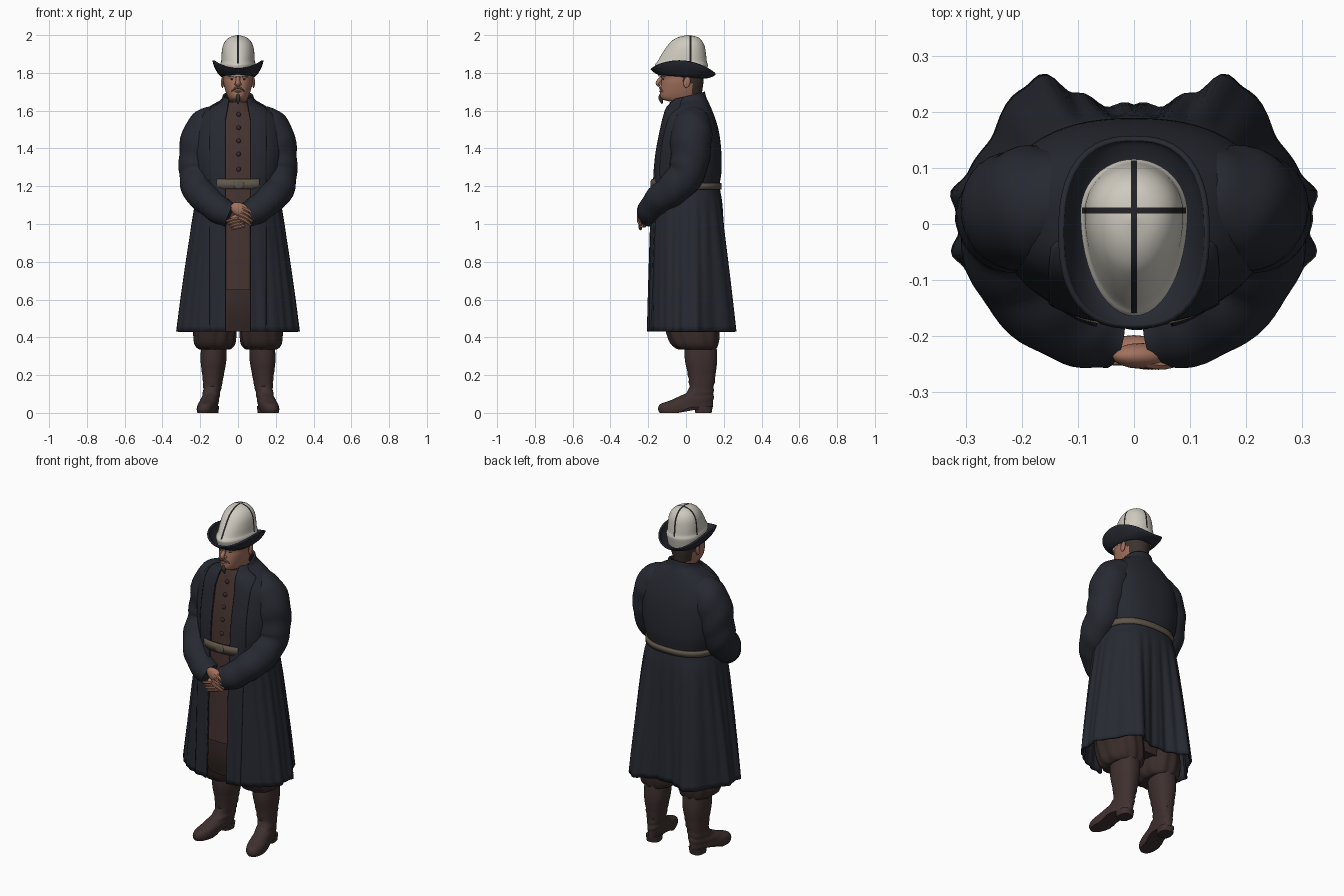
import bpy, bmesh, math
from math import sin, cos, pi, asin, exp, radians
from mathutils import Vector

if "Cube" in bpy.data.objects:
    bpy.data.objects.remove(bpy.data.objects["Cube"])

def mat(name, *rgb):
    m = bpy.data.materials.new(name)
    m.diffuse_color = (*rgb, 1)
    m.use_nodes = True
    m.node_tree.nodes["Principled BSDF"].inputs["Base Color"].default_value = m.diffuse_color
    return m

COAT = mat("navy_cloth", .020, .022, .031)
SHIRT = mat("brown_cloth", .060, .034, .029)
TROUSER = mat("dark_brown_cloth", .040, .025, .022)
BOOT = mat("boot_leather", .049, .030, .028)
SKIN = mat("skin", .36, .165, .11)
FELT = mat("cream_felt", .62, .59, .52)
TRIM = mat("black_trim", .016, .016, .019)
BELT = mat("belt_leather", .12, .095, .07)
HAIR = mat("dark_hair", .045, .033, .028)
GREY = mat("grey_whiskers", .24, .15, .115)

def finish(name, bm, *mats, solid=0):
    me = bpy.data.meshes.new(name)
    bmesh.ops.recalc_face_normals(bm, faces=bm.faces)
    bm.to_mesh(me)
    ob = bpy.data.objects.new(name, me)
    bpy.context.collection.objects.link(ob)
    for m in mats:
        me.materials.append(m)
    if solid:
        md = ob.modifiers.new("thickness", 'SOLIDIFY')
        md.thickness, md.offset = solid, 0
    return ob

def spline(rows, sub):
    """Catmull-Rom through rows of any length."""
    out = []
    for i in range(len(rows) - 1):
        quad = rows[max(i-1, 0)], rows[i], rows[i+1], rows[min(i+2, len(rows)-1)]
        for t in (j/sub for j in range(sub)):
            out.append([.5*(2*b + (c-a)*t + (2*a-5*b+4*c-d)*t*t + (3*b-a-3*c+d)*t**3) for a, b, c, d in zip(*quad)])
    return out + [list(rows[-1])]

def skin_rings(rings, closed, caps):
    bm = bmesh.new()
    vs = [[bm.verts.new(p) for p in r] for r in rings]
    n = len(vs[0])
    for a, b in zip(vs, vs[1:]):
        for i in range(n if closed else n - 1):
            bm.faces.new((a[i], a[(i+1) % n], b[(i+1) % n], b[i]))
    if caps:
        bm.faces.new(vs[0])
        bm.faces.new(vs[-1])
    return bm

def loft_bm(rows, seg=48, n=2.3, rng=None, warp=None, sub=4, caps=True):
    """Rows are (z, half width, front y, back y[, widest y]); angle 0 faces the front."""
    rings = []
    for z, a, yf, yb, *c in spline(rows, sub):
        cy = c[0] if c else (yf + yb) / 2
        p0, p1 = rng(z, a) if rng else (0, 2*pi)
        ring = []
        for i in range(seg + 1 if rng else seg):
            p = p0 + (p1 - p0) * i / seg
            s, k = sin(p), cos(p)
            f = (abs(s)**n + abs(k)**n) ** (-1/n)
            q = (a*s*f, cy - k*f*((cy - yf) if k > 0 else (yb - cy)), z)
            ring.append(warp(*q, p) if warp else q)
        rings.append(ring)
    return skin_rings(rings, not rng, caps and not rng)

def loft(name, rows, m, solid=0, **kw):
    return finish(name, loft_bm(rows, **kw), m, solid=solid)

def tube(name, pts, m, seg=12, sub=4, ripple=0, freq=1):
    """Round tube through (x, y, z, radius) points."""
    P, rings = spline(pts, sub), []
    for i, (x, y, z, r) in enumerate(P):
        d = Vector(P[min(i+1, len(P)-1)][:3]) - Vector(P[max(i-1, 0)][:3])
        u = d.cross(Vector((.3, 1, .2))).normalized()
        v = d.cross(u).normalized()
        ts = [2*pi*j/seg for j in range(seg)]
        rings.append([Vector((x, y, z)) + (u*cos(t) + v*sin(t)) * r *
                      (1 + ripple*sin(i*freq + 1.5*sin(t) + cos(2*t))) for t in ts])
    return finish(name, skin_rings(rings, True, True), m)

def ball(name, loc, size, m, rot=(0, 0, 0)):
    bm = bmesh.new()
    bmesh.ops.create_uvsphere(bm, u_segments=16, v_segments=10, radius=1)
    ob = finish(name, bm, m)
    ob.location, ob.scale, ob.rotation_euler = loc, size, rot

# Long open coat with flared, folded skirt
coat_rows = [(1.70, .074, -.06, .094), (1.665, .09, -.09, .103), (1.625, .15, -.105, .122),
             (1.56, .205, -.118, .148), (1.48, .23, -.135, .17), (1.38, .235, -.154, .181),
             (1.28, .222, -.165, .182), (1.20, .203, -.17, .173), (1.10, .222, -.18, .186),
             (.9, .25, -.186, .194), (.65, .28, -.191, .201), (.43, .302, -.195, .205)]

def gap(z):
    return .066 if z < 1.55 else .066 - .02*(z - 1.55)/.15

def drape(x, y, z, p):
    k = min(max((1.17 - z)/.74, 0), 1)
    q = math.degrees(min(p, 2*pi - p))
    bump = lambda c, w: exp(-((q - c)/w)**2)
    pleat = .012*min(1, k*4)*cos(q*.42) if q > 50 else 0
    side = 1 + k*(.07*bump(73, 11) + .07*bump(103, 11)) + pleat
    y = y*(1 + .02*k*cos(q*.5) + 1.3*pleat) + k*.075*bump(146, 15)
    if z > 1.55:
        z -= .045*(z - 1.55)/.15*(1 + cos(p))/2
    return x*side, y, z

def coat_range(z, a):
    g = asin(gap(z)/a)
    return g, 2*pi - g

loft("coat", coat_rows, COAT, solid=.012, seg=160, n=2.4, rng=coat_range, warp=drape, sub=5)

# Wide front bands of the coat
for s, side in ((1, "left"), (-1, "right")):
    def band(z, a, s=s):
        p0, p1 = asin((gap(z) - .002)/a), asin(min(.96, .14/a))
        return (p0, p1) if s > 0 else (2*pi - p1, 2*pi - p0)
    def lift(x, y, z, p):
        x, y, z = drape(x, y, z, p)
        return x*1.01, y - .006, z
    loft(side + "_coat_band", coat_rows, COAT, solid=.009, seg=10, n=2.4, rng=band, warp=lift, sub=5)

# Shirt, buttons and belts
loft("shirt", [(1.645, .058, -.085, .075), (1.6, .1, -.1, .09), (1.5, .18, -.126, .14), (1.38, .2, -.148, .15),
               (1.2, .175, -.163, .145), (1.0, .19, -.172, .15), (.65, .2, -.18, .15)], SHIRT, n=2.5)
for z, y in ((1.58, -.106), (1.51, -.125), (1.44, -.138), (1.37, -.149), (1.29, -.157)):
    ball("shirt_button", (.003, y, z), (.012, .009, .012), TROUSER)
loft("front_belt", [(1.185, .185, -.178, .15), (1.237, .185, -.178, .15)], BELT, solid=.009, n=2.5,
     rng=lambda z, a: (-.6, .6), sub=1)
loft("back_belt", [(1.183, .214, -.18, .183), (1.218, .214, -.18, .183)], BELT, solid=.009, n=2.4,
     rng=lambda z, a: (radians(75), radians(285)), sub=1)
ball("belt_buckle", (.005, -.181, 1.21), (.028, .008, .024), BELT)

# Trousers, boots and sleeves, one per side
loft("trouser_seat", [(.95, .18, -.15, .14), (.6, .19, -.165, .14), (.43, .17, -.13, .14)], TROUSER, n=2.5)
for s, side in ((1, "left"), (-1, "right")):
    def puff(x, y, z, p, s=s):
        w = 1 + .035*cos(11*p + 12*z)
        return s*(.124 + x*w), .04 + (y - .04)*w, z
    loft(side + "_trouser_leg", [(.6, .1, -.13, .15), (.5, .112, -.12, .168), (.42, .112, -.10, .175),
         (.365, .106, -.078, .168), (.338, .085, -.045, .155), (.335, .06, -.01, .13)], TROUSER, warp=puff)
    turn = radians(9)
    def foot(x, y, z, p, s=s):
        if z < .05 and y > -.04:                       # arch under the sole
            z = max(z, .03*min(1, (y + .04)/.05))
        w = .055*sin(z*170 + 2*sin(p))*max(0, 1 - abs(z - .14)/.1)   # ankle creases
        x, y = x*(1 + w), (y - .08)*(1 + w)
        lean = .008*max(0, (.15 - z)/.15) - .012*min(1, z/.35)
        return s*(.14 + lean + x*cos(turn) - y*sin(turn)), .08 + x*sin(turn) + y*cos(turn), z
    loft(side + "_boot", [(0, .044, -.142, .138, -.05), (.02, .049, -.15, .142, -.05), (.045, .048, -.14, .143, -.03),
         (.065, .046, -.09, .145, .02), (.09, .044, -.03, .147, .06), (.125, .046, .015, .146, .08),
         (.2, .056, .01, .156, .085), (.28, .067, -.006, .165, .085), (.37, .066, -.01, .16, .085)], BOOT, warp=foot)
    loft(side + "_boot_heel", [(0, .038, .05, .135), (.036, .042, .045, .141)], BOOT, n=2.8, sub=1,
         warp=lambda x, y, z, p, f=foot: f(x, y, z, p)[:2] + (z,))
    arm = [(.09, .03, 1.56, .068), (.14, .032, 1.53, .1), (.187, .028, 1.465, .11), (.209, .022, 1.36, .104),
           (.215, 0, 1.265, .097), (.208, -.068, 1.185, .089), (.165, -.138, 1.13, .08),
           (.1, -.18, 1.075, .073), (.042, -.192, 1.048, .066)]
    tube(side + "_sleeve", [(s*x, y, z, r) for x, y, z, r in arm], COAT, seg=32, sub=6, ripple=.025, freq=.9)

# Clasped hands
ball("upper_hand", (.012, -.235, 1.075), (.055, .023, .036), SKIN, (0, radians(25), 0))
ball("lower_hand", (.0, -.222, 1.02), (.055, .024, .035), SKIN, (0, radians(-25), 0))
for i in range(4):
    z = 1.088 - i*.018
    tube("upper_finger", [(.02 - i*.006, -.246, z, .011), (.055 - i*.006, -.249, z - .016, .011),
         (.092 - i*.008, -.24, z - .04, .007)], SKIN, 8)
    z = 1.032 - i*.014
    tube("lower_finger", [(.01 + i*.008, -.236, z, .009), (-.03 + i*.008, -.243, z - .008, .0095),
         (-.062 + i*.009, -.24, z - .018, .006)], SKIN, 8)

# Head with cropped hair at the back
bm = loft_bm([(1.56, .052, -.06, .08), (1.635, .05, -.05, .078), (1.648, .044, -.085, .08),
              (1.658, .048, -.122, .081), (1.675, .056, -.136, .083), (1.705, .067, -.136, .086),
              (1.745, .077, -.132, .092), (1.77, .08, -.128, .094), (1.8, .081, -.132, .093), (1.86, .07, -.11, .08)], n=2.15)
for f in bm.faces:
    c = f.calc_center_median()
    f.material_index = int(c.z > 1.69 and c.y > .03 or c.z > 1.755 and c.y > -.015)
finish("head", bm, SKIN, HAIR)
tube("nose", [(0, -.122, 1.787, .008), (0, -.137, 1.764, .011), (0, -.149, 1.746, .0125), (0, -.137, 1.733, .01)], SKIN)
for s in (1, -1):
    ball("nostril", (s*.01, -.135, 1.74), (.008, .012, .007), SKIN)
    ball("ear", (s*.082, .005, 1.75), (.008, .018, .03), SKIN, (radians(-10), 0, 0))
    ball("eye", (s*.03, -.119, 1.767), (.011, .005, .004), HAIR)
    tube("brow", [(s*.01, -.131, 1.781, .005), (s*.032, -.125, 1.786, .006), (s*.054, -.107, 1.781, .004)], SKIN, 8)
    tube("moustache", [(0, -.138, 1.722, .006), (s*.018, -.135, 1.717, .006), (s*.034, -.124, 1.702, .003)], GREY, 8)
ball("lower_lip", (0, -.135, 1.702), (.02, .007, .005), SKIN)
tube("goatee", [(0, -.133, 1.69, .005), (0, -.135, 1.672, .011), (0, -.132, 1.655, .01), (0, -.126, 1.636, .003)], HAIR)

# Felt hat crown; seams cut in as crossing stripes
bm = loft_bm([(1.78, .086, -.145, .104, .02), (1.833, .095, -.163, .115, .02), (1.848, .094, -.161, .114, .02),
              (1.862, .089, -.15, .11, .02), (1.90, .087, -.128, .106, .02), (1.94, .081, -.101, .099, .02),
              (1.97, .066, -.074, .084, .02), (1.99, .041, -.038, .06, .015), (2.0, .004, .006, .014, .01)], n=2.0)
for co, no in (((.005, 0, 0), (1, 0, 0)), ((-.005, 0, 0), (1, 0, 0)), ((0, .019, 0), (0, 1, 0)), ((0, .029, 0), (0, 1, 0))):
    bmesh.ops.bisect_plane(bm, geom=bm.verts[:] + bm.edges[:] + bm.faces[:], plane_co=co, plane_no=no, dist=1e-5)
for f in bm.faces:
    c = f.calc_center_median()
    f.material_index = int(c.z > 1.85 and (abs(c.x) < .005 or abs(c.y - .024) < .005))
finish("hat_crown", bm, FELT, TRIM)

# Turned-up brim, highest at the sides
def brim(x, y, t, p):
    return x, y, 1.782 - .075*y + max(t, 0)**1.4*(.026 + .056*sin(p)**2)
loft("hat_brim", [(0, .083, -.135, .097), (.35, .103, -.157, .122), (.75, .122, -.175, .146), (1, .13, -.183, .153)],
     COAT, solid=.01, n=2.5, warp=brim, caps=False)

# Smooth shading with kept edges
bpy.ops.object.select_all(action='SELECT')
bpy.context.view_layer.objects.active = bpy.data.objects["coat"]
bpy.ops.object.shade_smooth_by_angle(angle=radians(40))
